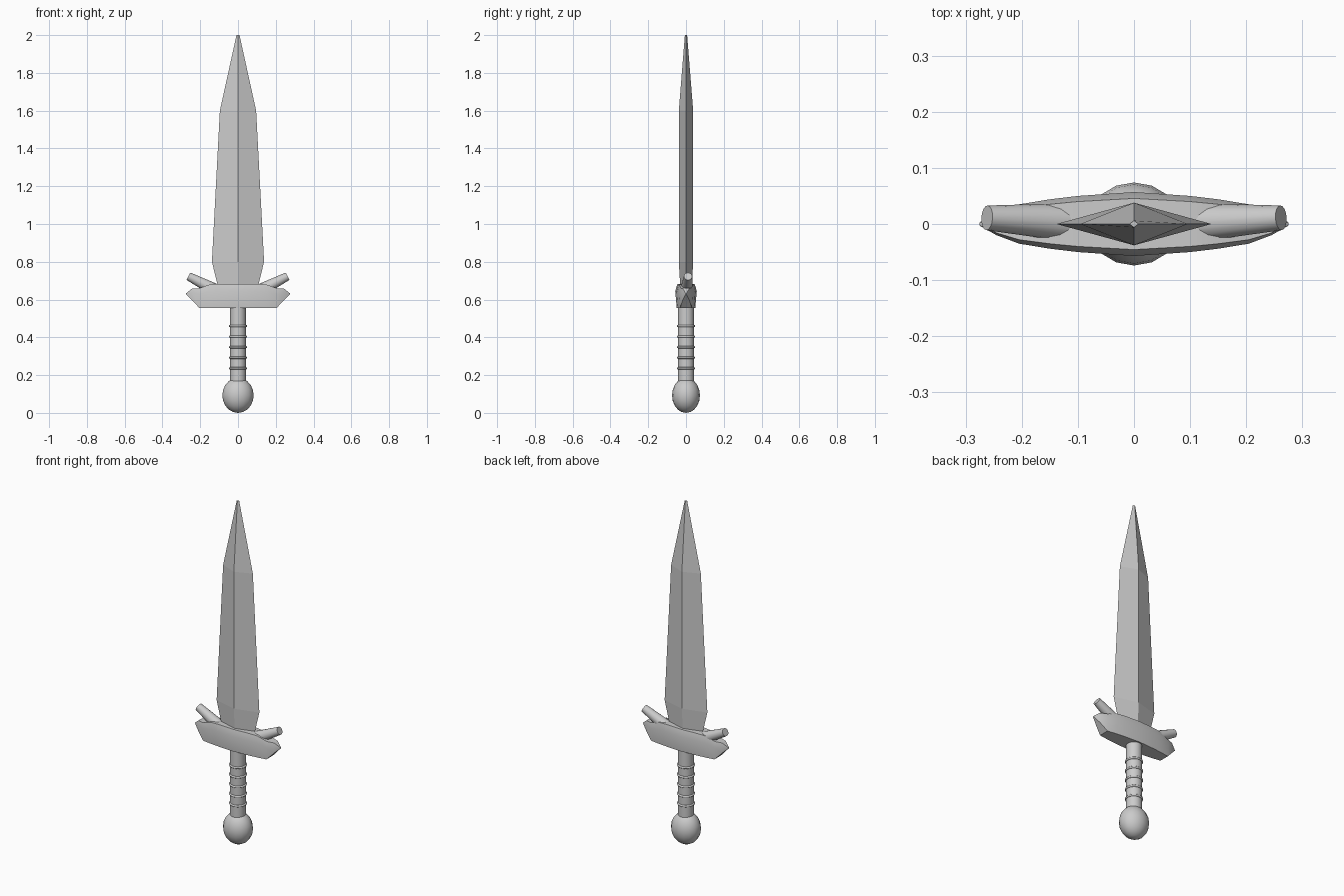
import bpy, bmesh, math
from mathutils import Vector

cube = bpy.data.objects.get("Cube")
if cube:
    bpy.data.objects.remove(cube)

steel = bpy.data.materials.new("grey_steel")
steel.use_nodes = True
GREY = (0.6, 0.6, 0.6, 1)
steel.diffuse_color = GREY
steel.node_tree.nodes["Principled BSDF"].inputs["Base Color"].default_value = GREY


def finish(obj, name, angle=None):
    obj.name = obj.data.name = name
    obj.data.materials.append(steel)
    if angle:
        bpy.ops.object.select_all(action='DESELECT')
        obj.select_set(True)
        bpy.context.view_layer.objects.active = obj
        bpy.ops.object.shade_smooth_by_angle(angle=math.radians(angle))
    return obj


def loft(name, sections, angle=None):
    """Skin a row of matching closed sections and cap both ends."""
    bm = bmesh.new()
    rings = [[bm.verts.new(p) for p in s] for s in sections]
    for a, b in zip(rings, rings[1:]):
        for i in range(len(a)):
            j = (i + 1) % len(a)
            bm.faces.new((a[i], a[j], b[j], b[i]))
    bm.faces.new(rings[0])
    bm.faces.new(rings[-1])
    bmesh.ops.recalc_face_normals(bm, faces=bm.faces)
    mesh = bpy.data.meshes.new(name)
    bm.to_mesh(mesh)
    bm.free()
    obj = bpy.data.objects.new(name, mesh)
    bpy.context.collection.objects.link(obj)
    return finish(obj, name, angle)


# Blade: diamond sections (height, half width, half thickness)
blade = [(0.66, 0.104, 0.03), (0.8, 0.138, 0.038), (1.6, 0.096, 0.038), (2.0, 0.008, 0.006)]
loft("blade", [[(w, 0, z), (0, t, z), (-w, 0, z), (0, -t, z)] for z, w, t in blade])

# Guard: six-sided sections (x, half depth, bottom, top), mirrored across x
half = [(0, 0.057, 0.556, 0.683), (0.1, 0.05, 0.556, 0.683), (0.15, 0.044, 0.556, 0.68),
        (0.205, 0.035, 0.556, 0.66), (0.245, 0.02, 0.598, 0.657), (0.275, 0.003, 0.627, 0.633)]
stations = [(-x, d, b, t) for x, d, b, t in half[:0:-1]] + half


def guard_section(x, d, b, t):
    mid = b + (t - b) * 0.7
    side = [(x, 0.86 * d, b), (x, d, mid), (x, 0.8 * d, t)]
    return side + [(x, -y, z) for _, y, z in reversed(side)]


loft("guard", [guard_section(*s) for s in stations], 30)

# Guard prongs: tapered rods leaning outward
for side, label in ((1, "left"), (-1, "right")):
    start, end = Vector((side * 0.12, 0.003, 0.65)), Vector((side * 0.262, 0.011, 0.723))
    axis = end - start
    bpy.ops.mesh.primitive_cone_add(vertices=16, radius1=0.034, radius2=0.022,
                                    depth=axis.length, location=(start + end) / 2,
                                    rotation=axis.to_track_quat('Z', 'Y').to_euler())
    finish(bpy.context.object, label + "_prong", 40)

# Grip with raised rings
bpy.ops.mesh.primitive_cylinder_add(vertices=24, radius=0.042, depth=0.42, location=(0, 0, 0.36))
finish(bpy.context.object, "grip", 40)
for i in range(5):
    bpy.ops.mesh.primitive_torus_add(major_radius=0.042, minor_radius=0.006, major_segments=24,
                                     minor_segments=8, location=(0, 0, 0.46 - 0.056 * i))
    finish(bpy.context.object, f"grip_ring_{i + 1}", 60)

# Pommel: slightly flattened ball
bpy.ops.mesh.primitive_uv_sphere_add(segments=16, ring_count=10, radius=1, location=(0, 0, 0.093))
pommel = bpy.context.object
pommel.scale = (0.083, 0.074, 0.093)
finish(pommel, "pommel", 60)
